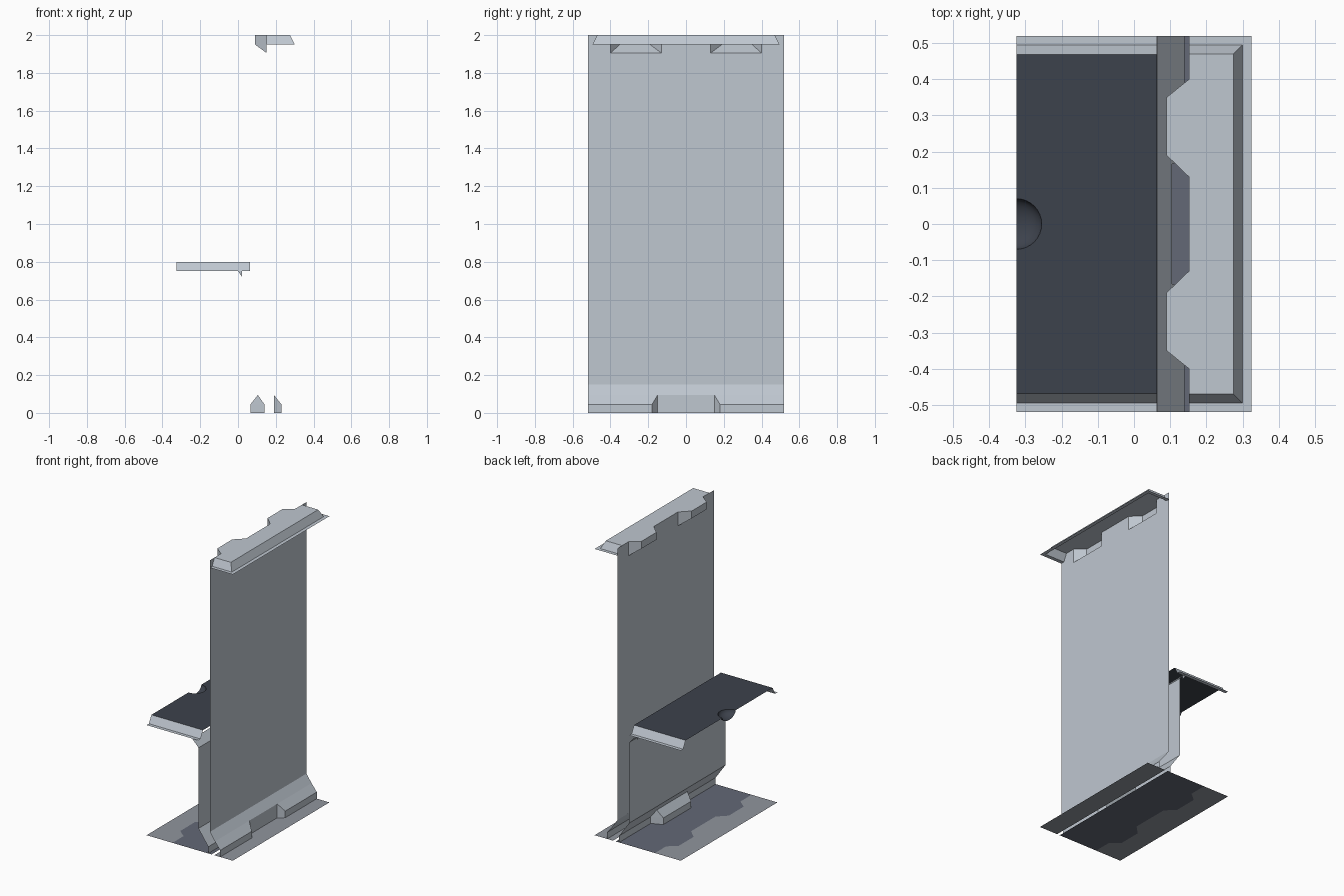
import bpy, bmesh, math

if "Cube" in bpy.data.objects:
    bpy.data.objects.remove(bpy.data.objects["Cube"])


def material(name, rgb):
    m = bpy.data.materials.new(name)
    m.diffuse_color = (*rgb, 1)
    m.use_nodes = True
    m.node_tree.nodes["Principled BSDF"].inputs["Base Color"].default_value = m.diffuse_color
    return m


LIGHT = material("light_grey", (0.52, 0.57, 0.63))
FLOOR = material("floor_grey", (0.28, 0.30, 0.34))
SLATE = material("slate_blue", (0.125, 0.14, 0.18))
DARK = material("dark_shelf", (0.046, 0.054, 0.072))


def sheet(name, faces, mat, smooth=False):
    """Object of thin single-sided faces, each a list of points."""
    bm = bmesh.new()
    for f in faces:
        bm.faces.new([bm.verts.new(p) for p in f])
    bmesh.ops.remove_doubles(bm, verts=bm.verts, dist=1e-4)
    bmesh.ops.triangulate(bm, faces=[f for f in bm.faces if len(f.verts) > 4])
    me = bpy.data.meshes.new(name)
    bm.to_mesh(me)
    bm.free()
    me.materials.append(mat)
    if smooth:
        me.shade_smooth()
    ob = bpy.data.objects.new(name, me)
    bpy.context.collection.objects.link(ob)
    return ob


def strip(a, b):
    """Quads between two point rows."""
    return [[a[i], a[i + 1], b[i + 1], b[i]] for i in range(len(a) - 1)]


def extrude_y(profile, y0, y1):
    return strip([(x, y0, z) for x, z in profile], [(x, y1, z) for x, z in profile])


def flip(faces):
    return [[(x, -y, z) for x, y, z in f][::-1] for f in faces]


W = 0.52

# Upper wall: full sheet with two openings behind the tray bumps
XW = 0.152
opening = [(0.40, 2.0), (0.40, 1.905), (0.13, 1.905), (0.13, 2.0)]
wall = [[(XW, y0, z0), (XW, y1, z0), (XW, y1, z1), (XW, y0, z1)]
        for y0, y1, z0, z1 in ((-W, W, 0.15, 1.905), (0.40, W, 1.905, 2.0),
                               (-W, -0.40, 1.905, 2.0), (-0.13, 0.13, 1.905, 2.0))]
sheet("upper_wall", wall, LIGHT)

# Wall foot with central recess, on the front side
foot = extrude_y([(XW, 0.15), (0.19, 0.095)], -W, W)
half = [[(0.19, 0.15, 0.095), (0.23, 0.18, 0.045), (0.23, W, 0.045), (0.19, W, 0.095)],
        [(0.23, 0.18, 0.045), (0.23, 0.18, 0), (0.23, W, 0), (0.23, W, 0.045)],
        [(0.19, 0.15, 0.095), (0.19, 0.15, 0), (0.23, 0.18, 0), (0.23, 0.18, 0.045)]]
foot += half + flip(half)
foot += extrude_y([(0.19, 0.095), (0.19, 0)], -0.15, 0.15)
sheet("wall_foot", foot, LIGHT)

# Lower wall under the shelf, with sloped foot and a protruding bump
low = extrude_y([(0.02, 0.75), (0.066, 0.70), (0.066, 0.15), (0.105, 0.095)], -W, W)
half = [[(0.105, 0.165, 0.095), (0.105, W, 0.095), (0.14, W, 0.045), (0.14, 0.18, 0.045)],
        [(0.14, 0.18, 0.045), (0.14, W, 0.045), (0.14, W, 0), (0.14, 0.18, 0)]]
low += half + flip(half)
sheet("lower_wall", low, LIGHT)

bump_side = [(0.066, 0.15, 0), (0.066, 0.15, 0.045), (0.105, 0.165, 0.095),
             (0.14, 0.18, 0.045), (0.14, 0.18, 0)]
edge = bump_side[:3]
bump = [bump_side] + flip([bump_side])
bump += strip(edge, [(x, -y, z) for x, y, z in edge])
sheet("foot_bump", bump, LIGHT)

# Floor plates: slate inner patch with a stepped edge, grey outside
step = [(-0.13, -W), (-0.13, -0.40), (-0.19, -0.35), (-0.19, -0.19), (-0.13, -0.13)]
step += [(x, -y) for x, y in reversed(step)]


def at(points, z):
    return [(x, y, z) for x, y in points]


sheet("floor_rear", strip(at(step, 0), [(-0.325, y, 0) for x, y in step])[::-1], FLOOR)
sheet("floor_patch", strip([(0.165, y, 0) for x, y in step], at(step, 0)), SLATE)
sheet("floor_front", [[(0.186, -W, 0), (0.325, -W, 0), (0.325, W, 0), (0.186, W, 0)]], FLOOR)

# Top tray: flat top with bumps through the wall
lip = [(XW, -0.47), (XW, -0.40), (0.09, -0.35), (0.09, -0.19), (XW, -0.13)]
lip += [(x, -y) for x, y in reversed(lip)]
sheet("tray_top", strip([(0.275, y, 2.0) for x, y in lip], at(lip, 2.0)), LIGHT)
under = {XW: 1.905, 0.09: 1.95}
bumps = []
for k in (1, 5):
    top = at(lip[k:k + 4], 2.0)
    low_edge = [(x, y, under[x]) for x, y in lip[k:k + 4]]
    bumps += strip(top, low_edge) + [low_edge]
sheet("tray_bumps", bumps, LIGHT)

# Tray skirt and outer flange around three sides


def ring(x, y, z):
    return [(XW, -y, z), (x, -y, z), (x, y, z), (XW, y, z)]


rings = [ring(0.275, 0.47, 2.0), ring(0.30, 0.495, 1.95), ring(0.325, W, 1.95)]
sheet("tray_skirt", strip(rings[1], rings[0]) + strip(rings[2], rings[1]), LIGHT)

# Shelf top with half-round finger dish on the open edge
N, R, X0, X1, Z = 16, 0.07, -0.325, 0.064, 0.80


def arc(r, z):
    return [(X0 + r * math.cos(t), r * math.sin(t), z)
            for t in [math.pi * (i / N - 0.5) for i in range(N + 1)]]


rim = arc(R, Z)
shelf = strip(rim, [(X1, p[1], Z) for p in rim])
half = [[(X0, R, Z), (X1, R, Z), (X1, 0.468, Z), (X0, 0.468, Z)]]
sheet("shelf_top", shelf + half + flip(half), DARK)
dish = []
rows = [arc(max(R * math.cos(a), 0.001), Z - 0.04 * math.sin(a))
        for a in [math.pi / 2 * i / 6 for i in range(7)]]
for a, b in zip(rows, rows[1:]):
    dish += strip(a, b)
sheet("shelf_dish", dish, DARK, smooth=True)

# Shelf side skirts with flanges
half = strip([(X0, 0.468, Z), (X0, 0.495, 0.75), (X0, W, 0.75)],
             [(X1, 0.468, Z), (X1, 0.495, 0.75), (X1, W, 0.75)])
half += [[(0, 0.495, 0.75), (0.022, 0.495, 0.75), (0.022, 0.495, 0.72)]]
sheet("shelf_skirts", half + flip(half), LIGHT)

# Small stud plates on the shelf
s = 0.005
studs = [[(x - s, y - s, Z + 0.002), (x + s, y - s, Z + 0.002),
          (x + s, y + s, Z + 0.002), (x - s, y + s, Z + 0.002)]
         for x, y in ((-0.235, 0.28), (-0.235, -0.28), (-0.037, 0.075), (-0.037, -0.075))]
sheet("shelf_studs", studs, DARK)
